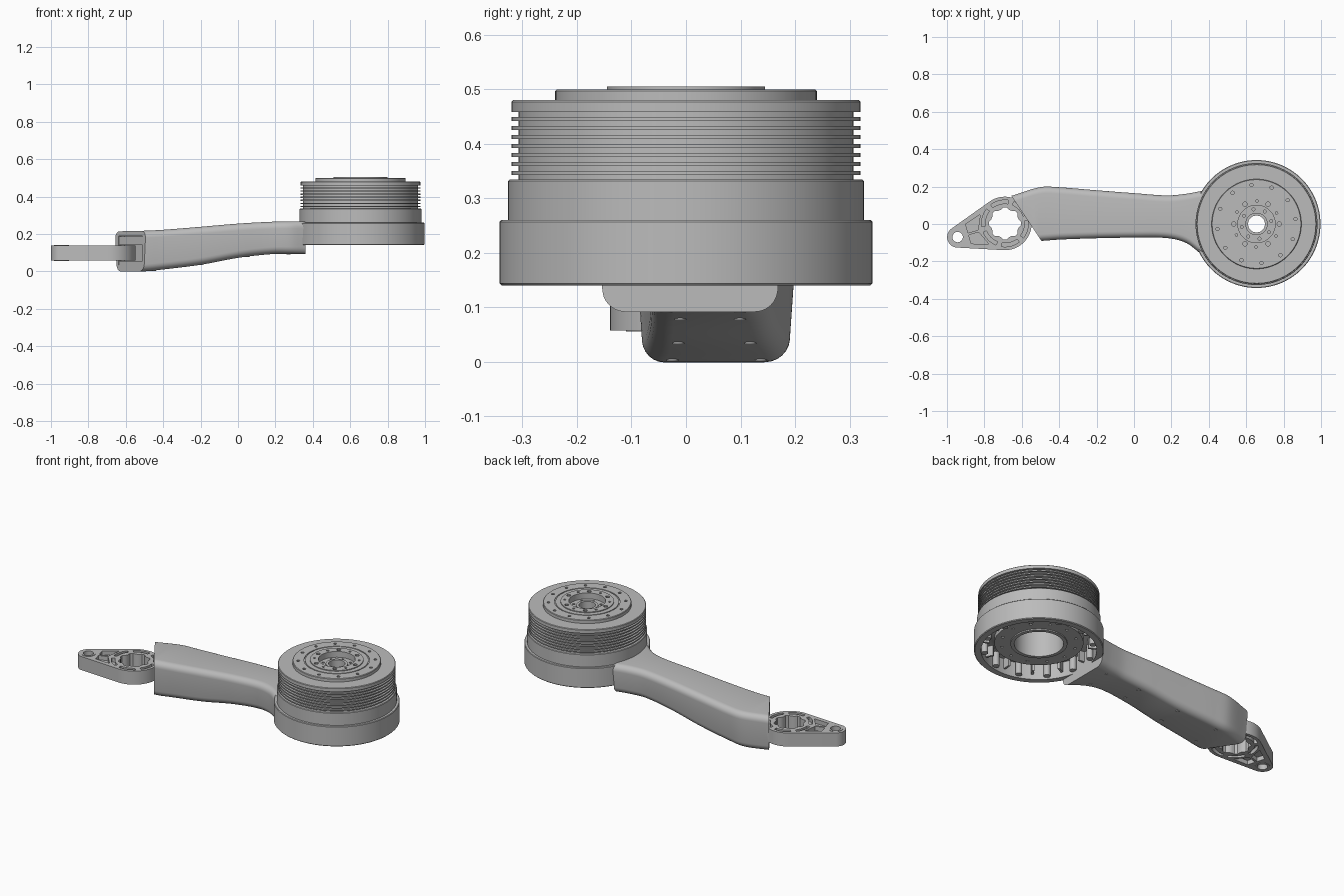
import bpy, bmesh
from math import sin, cos, pi, tau, atan2, acos
from mathutils import Vector

if "Cube" in bpy.data.objects:
    bpy.data.objects.remove(bpy.data.objects["Cube"], do_unlink=True)

grey = bpy.data.materials.new("machined grey")
grey.use_nodes = True
grey.diffuse_color = (0.5, 0.5, 0.5, 1)
grey.node_tree.nodes["Principled BSDF"].inputs["Base Color"].default_value = grey.diffuse_color


def finish(name, bm):
    """Turn a closed bmesh into an object with outward normals."""
    bmesh.ops.recalc_face_normals(bm, faces=bm.faces)
    if bm.calc_volume(signed=True) < 0:
        bmesh.ops.reverse_faces(bm, faces=bm.faces)
    mesh = bpy.data.meshes.new(name)
    bm.to_mesh(mesh)
    bm.free()
    mesh.materials.append(grey)
    ob = bpy.data.objects.new(name, mesh)
    bpy.context.collection.objects.link(ob)
    return ob


def shade(ob):
    bpy.ops.object.select_all(action='DESELECT')
    ob.select_set(True)
    bpy.context.view_layer.objects.active = ob
    bpy.ops.object.shade_smooth_by_angle(angle=0.6)


def prism(bm, pts, z0, z1):
    low = [bm.verts.new((x, y, z0)) for x, y in pts]
    high = [bm.verts.new((x, y, z1)) for x, y in pts]
    n = len(pts)
    bm.faces.new(low[::-1])
    bm.faces.new(high)
    for i in range(n):
        j = (i + 1) % n
        bm.faces.new((low[i], low[j], high[j], high[i]))


def arc(c, r, a0=0, a1=tau, n=16, full=True):
    steps = n if full else n - 1
    return [(c[0] + r * cos(a0 + (a1 - a0) * i / steps),
             c[1] + r * sin(a0 + (a1 - a0) * i / steps)) for i in range(n)]


def cut(ob, bm):
    """Subtract a bmesh from an object and discard the cutter."""
    cutter = finish("cutter", bm)
    cutter.hide_render = True
    mod = ob.modifiers.new("cut", 'BOOLEAN')
    mod.operation, mod.solver, mod.object = 'DIFFERENCE', 'EXACT', cutter
    bpy.context.view_layer.update()
    dg = bpy.context.evaluated_depsgraph_get()
    mesh = bpy.data.meshes.new_from_object(ob.evaluated_get(dg))
    ob.modifiers.clear()
    # Keep the uncut part if the cut would remove most of it
    if len(mesh.polygons) >= len(ob.data.polygons) // 2:
        ob.data = mesh
    bpy.data.objects.remove(cutter, do_unlink=True)


# Joint motor: turned body with cooling fins, open underneath
C = (0.655, 0)
profile = [(.305, .14), (.338, .14), (.342, .144), (.342, .257), (.339, .26),
           (.326, .26), (.326, .332), (.323, .335), (.307, .335)]
for k in range(7):
    z = .343 + .0165 * k
    profile += [(.307, z), (.32, z), (.32, z + .007), (.307, z + .007)]
profile += [(.307, .458), (.32, .458), (.32, .477), (.317, .48), (.24, .48), (.24, .497),
            (.237, .5), (.178, .5), (.178, .496), (.172, .496), (.172, .5), (.145, .5),
            (.145, .505), (.1, .505), (.1, .47), (.06, .47), (.06, .48), (.045, .48),
            (.045, .4), (.13, .4), (.13, .18), (.15, .18), (.15, .187), (.235, .187),
            (.235, .215), (.26, .23), (.305, .23)]
bm = bmesh.new()
SEG = 96
rings = [[bm.verts.new((x, y, z)) for x, y in arc(C, r, n=SEG)] for r, z in profile]
for a, b in zip(rings, rings[1:] + rings[:1]):
    for i in range(SEG):
        j = (i + 1) % SEG
        bm.faces.new((a[i], a[j], b[j], b[i]))
motor = finish("joint_motor", bm)

# Bolt circles in the motor's top and bottom plates (radius, count, size, turn, z range)
bm = bmesh.new()
for radius, count, size, turn, z0, z1 in ((.21, 12, .009, .13, .483, .53),
                                          (.122, 6, .012, 0, .483, .53),
                                          (.122, 6, .007, .5, .49, .53),
                                          (.08, 8, .008, .2, .455, .476),
                                          (.2, 12, .008, .13, .17, .2)):
    for centre in arc(C, radius, turn, turn + tau, count):
        prism(bm, arc(centre, size, n=10), z0, z1)
cut(motor, bm)
shade(motor)

# Screw posts and ribs inside the housing rim
bm = bmesh.new()
for k, centre in enumerate(arc(C, .289, .2, .2 + tau, 12)):
    prism(bm, arc(centre, .018), .15, .235)
    a = .2 + tau * (k + .5) / 12
    u, v, c = Vector((cos(a), sin(a))), Vector((-sin(a), cos(a))), Vector(C)
    prism(bm, [tuple(c + u * r + v * t) for r, t in
               ((.262, -.006), (.31, -.006), (.31, .006), (.262, .006))], .17, .235)
shade(finish("housing_posts", bm))

# Arm: rounded sections lofted along x (x, y low, y high, z low, z high)
stations = [(-.75, -.095, .13, .005, .205), (-.65, -.095, .155, 0, .213),
            (-.5, -.093, .2, 0, .217), (-.4, -.086, .199, .01, .222),
            (-.2, -.079, .183, .035, .238), (0, -.076, .168, .072, .255),
            (.18, -.079, .156, .092, .265), (.28, -.105, .165, .093, .267),
            (.36, -.165, .18, .092, .266)]


def section(x):
    """Smoothly interpolated section bounds at x."""
    i = max(k for k in range(len(stations) - 1) if stations[k][0] <= x or k == 0)
    p1, p2 = stations[i], stations[i + 1]
    p0, p3 = stations[max(i - 1, 0)], stations[min(i + 2, len(stations) - 1)]
    h = p2[0] - p1[0]
    t = (x - p1[0]) / h
    out = []
    for c in range(1, 5):
        m1 = (p2[c] - p0[c]) / (p2[0] - p0[0]) * h
        m2 = (p3[c] - p1[c]) / (p3[0] - p1[0]) * h
        out.append((2*t**3 - 3*t*t + 1) * p1[c] + (t**3 - 2*t*t + t) * m1
                   + (3*t*t - 2*t**3) * p2[c] + (t**3 - t*t) * m2)
    return out


def outline(x, r=.038, taper=.015):
    y0, y1, z0, z1 = section(x)
    pts = []
    for q, (cy, cz) in enumerate(((y1 - r, z1 - r), (y0 + r, z1 - r),
                                  (y0 + r, z0 + r), (y1 - r, z0 + r))):
        pts += arc((cy, cz), r, q * pi / 2, (q + 1) * pi / 2, 7, False)
    mid = (y0 + y1) / 2
    return [(x, y + taper * (1 - (z - z0) / (z1 - z0)) * (-1 if y > mid else 1), z)
            for y, z in pts]


bm = bmesh.new()
N = 56
loops = [[bm.verts.new(p) for p in outline(-.75 + 1.11 * i / N)] for i in range(N + 1)]
for a, b in zip(loops, loops[1:]):
    for i in range(len(a)):
        j = (i + 1) % len(a)
        bm.faces.new((a[i], a[j], b[j], b[i]))
bm.faces.new(loops[0])
bm.faces.new(loops[-1])
# Slanted open end facing the link
out = Vector((-.83, -.555, 0)).normalized()
end = Vector((-.575, .03, 0))
res = bmesh.ops.bisect_plane(bm, geom=bm.verts[:] + bm.edges[:] + bm.faces[:], plane_co=end,
                             plane_no=out, clear_outer=True)
bmesh.ops.holes_fill(bm, edges=[e for e in res["geom_cut"] if isinstance(e, bmesh.types.BMEdge)])
arm = finish("arm", bm)

side = Vector((-out.y, out.x, 0))


def slab(s, depth0, depth1):
    return [tuple((end + side * a + out * d).xy) for a, d in
            ((-s, depth0), (s, depth0), (s, depth1), (-s, depth1))]


bm = bmesh.new()
prism(bm, slab(.115, -.04, .05), .035, .19)
cut(arm, bm)
shade(arm)

# Socket bracket sitting in the arm's end
bm = bmesh.new()
for z0, z1 in ((.035, .055), (.14, .185)):
    prism(bm, slab(.113, -.045, -.003), z0, z1)
shade(finish("link_socket", bm))

# Screw heads along the arm's underside
bm = bmesh.new()
for x in (-.45, -.2, .05, .27):
    y0, y1, z0, z1 = section(x)
    for y in (y0 + .065, y1 - .065):
        prism(bm, arc((x, y), .011, n=12), z0 - .002, z0 + .02)
shade(finish("arm_screws", bm))

# Link: tapered plate around a bearing eye and a pin eye
pin, eye = Vector((-.943, -.07)), Vector((-.69, .003))
rp, re = .056, .143
d = eye - pin
base, spread = atan2(d.y, d.x), acos((rp - re) / d.length)
hull = (arc(eye, re, base - spread, base + spread, 36, False)
        + arc(pin, rp, base + spread, base + tau - spread, 20, False))
bm = bmesh.new()
prism(bm, hull, .058, .139)
link = finish("link", bm)

bm = bmesh.new()
lobed = []
for i in range(64):
    a = tau * i / 64
    r = .081 + .005 * max(-1, min(1, 2.5 * cos(8 * a)))
    lobed.append((eye.x + r * cos(a), eye.y + r * sin(a)))
prism(bm, lobed, 0, .2)
prism(bm, arc(pin, .028, n=24), 0, .2)
u = d.normalized()
v = Vector((-u.y, u.x))
for z0, z1 in ((.04, .083), (.114, .16)):
    # Curved slots round the bearing eye
    for k in range(6):
        a = tau * k / 6 + base + .1
        prism(bm, arc(eye, .125, a, a + .8, 10, False)
              + arc(eye, .106, a + .8, a, 10, False), z0, z1)
    # Weight-saving pockets either side of a centre rib
    for s in (-1, 1):
        prism(bm, [tuple(pin + u * l + v * s * w) for l, w in
                   ((.06, .006), (.115, .006), (.15, .083), (.06, .054))], z0, z1)
cut(link, bm)
shade(link)

# Raised collar round the pin hole
bm = bmesh.new()
prism(bm, arc(pin, .04, n=24), .056, .141)
collar = finish("pin_collar", bm)
bm = bmesh.new()
prism(bm, arc(pin, .028, n=24), 0, .2)
cut(collar, bm)
shade(collar)
